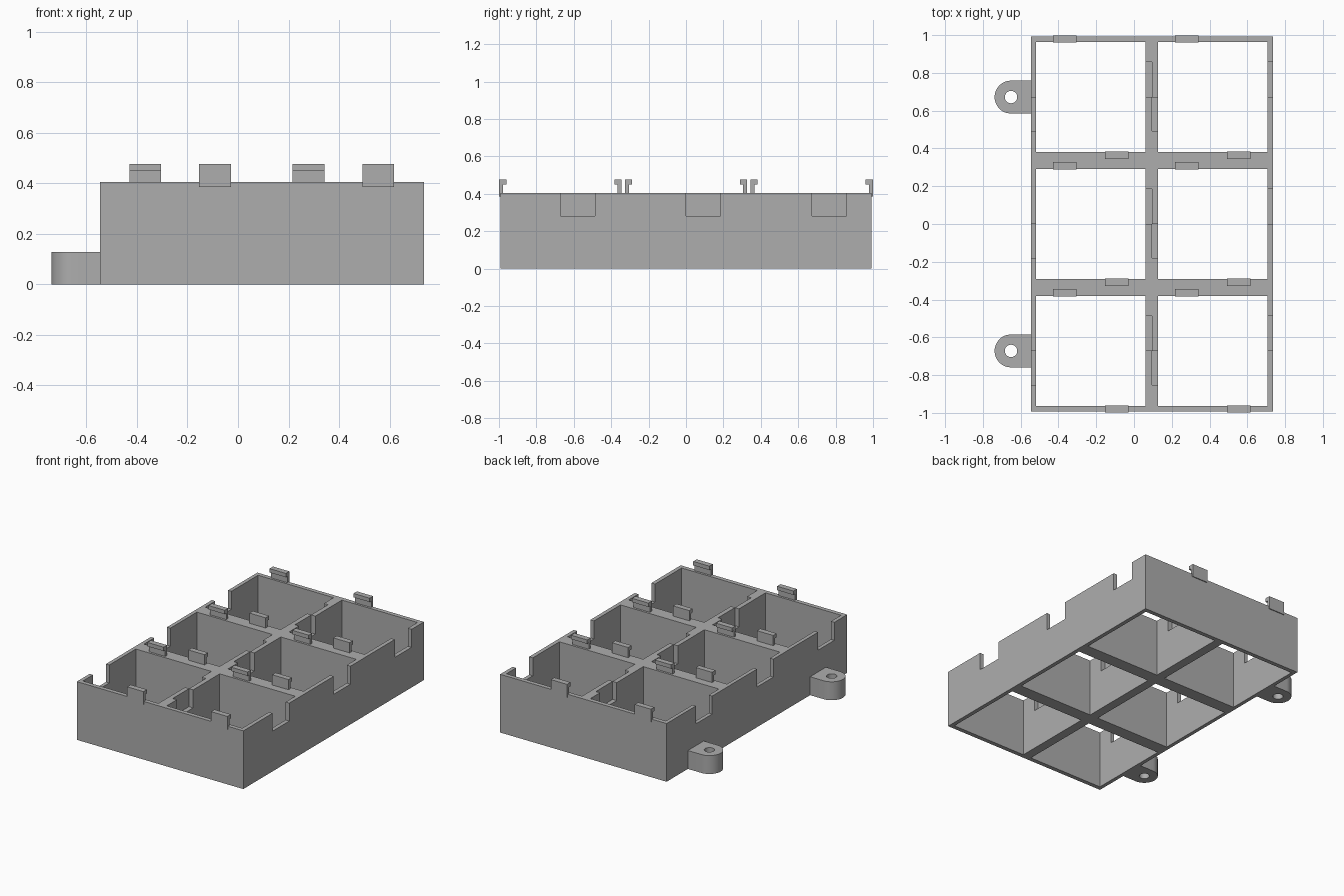
import bpy, bmesh, math
from mathutils import Vector

cube = bpy.data.objects.get("Cube")
if cube:
    bpy.data.objects.remove(cube, do_unlink=True)

# One plain grey plastic
grey = bpy.data.materials.new("grey plastic")
grey.use_nodes = True
colour = (0.42, 0.42, 0.42, 1)
grey.diffuse_color = colour
grey.node_tree.nodes["Principled BSDF"].inputs["Base Color"].default_value = colour

COLS = (-0.229, 0.417)          # cell centres in x
ROWS = (-0.672, 0.0, 0.672)     # cell centres in y
SPLIT = 0.094                   # line between the two columns
LEFT, RIGHT = -0.546, 0.736
HALF_LEN, TOP = 0.993, 0.405
OPEN = 0.291                    # half size of each opening


def finish(bm, name):
    bmesh.ops.recalc_face_normals(bm, faces=bm.faces)
    mesh = bpy.data.meshes.new(name)
    bm.to_mesh(mesh)
    bm.free()
    mesh.materials.append(grey)
    ob = bpy.data.objects.new(name, mesh)
    bpy.context.collection.objects.link(ob)
    return ob


def add_box(bm, x0, x1, y0, y1, z0, z1):
    verts = bmesh.ops.create_cube(bm, size=1)["verts"]
    for v in verts:
        v.co = Vector(((x0 + x1) / 2 + v.co.x * (x1 - x0),
                       (y0 + y1) / 2 + v.co.y * (y1 - y0),
                       (z0 + z1) / 2 + v.co.z * (z1 - z0)))


def prism(points, offset, name):
    bm = bmesh.new()
    face = bm.faces.new([bm.verts.new(p) for p in points])
    out = bmesh.ops.extrude_face_region(bm, geom=[face])["geom"]
    verts = [g for g in out if isinstance(g, bmesh.types.BMVert)]
    bmesh.ops.translate(bm, verts=verts, vec=offset)
    return finish(bm, name)


def cut(ob, cutter):
    cutter.hide_render = True
    mod = ob.modifiers.new("cut", 'BOOLEAN')
    mod.operation = 'DIFFERENCE'
    mod.solver = 'EXACT'
    mod.object = cutter
    graph = bpy.context.evaluated_depsgraph_get()
    mesh = bpy.data.meshes.new_from_object(ob.evaluated_get(graph))
    ob.modifiers.clear()
    ob.data = mesh
    bpy.data.objects.remove(cutter, do_unlink=True)


# Tray frame with six open cells
bm = bmesh.new()
add_box(bm, LEFT, RIGHT, -HALF_LEN, HALF_LEN, 0, TOP)
frame = finish(bm, "tray_frame")

bm = bmesh.new()
for cx in COLS:
    for cy in ROWS:
        add_box(bm, cx - OPEN, cx + OPEN, cy - OPEN, cy + OPEN, -0.1, 0.6)
cut(frame, finish(bm, "cell_cutter"))

# Staggered notches in the side walls of every cell
bm = bmesh.new()
for i, cx in enumerate(COLS):
    low_x = LEFT - 0.1 if i == 0 else SPLIT
    high_x = SPLIT if i == 0 else RIGHT + 0.1
    for cy in ROWS:
        add_box(bm, low_x, cx - 0.25, cy - 0.18, cy - 0.001, 0.28, 0.6)
        add_box(bm, cx + 0.25, high_x, cy + 0.001, cy + 0.185, 0.28, 0.6)
cut(frame, finish(bm, "notch_cutter"))

# Hooked clips, one on the front and one on the back wall of each cell
CLIP = ((0.306, 0.385), (0.327, 0.385), (0.327, 0.476),
        (0.289, 0.476), (0.289, 0.449), (0.306, 0.449))
for cx in COLS:
    for cy in ROWS:
        for side, label in ((-1, "front_clip"), (1, "back_clip")):
            x = cx - side * 0.138 - 0.0625
            prism([(x, cy + side * y, z) for y, z in CLIP], (0.125, 0, 0), label)

# Rounded mounting tabs with screw holes
HOLE_X, RADIUS = -0.651, 0.087
for cy in (ROWS[0], ROWS[2]):
    arc = [math.pi * (0.5 + k / 24) for k in range(25)]
    outline = [(HOLE_X + RADIUS * math.cos(a), cy + RADIUS * math.sin(a), 0) for a in arc]
    outline += [(LEFT, cy - RADIUS, 0), (LEFT, cy + RADIUS, 0)]
    tab = prism(outline, (0, 0, 0.128), "mounting_tab")
    ring = [math.tau * k / 32 for k in range(32)]
    hole = prism([(HOLE_X + 0.033 * math.cos(a), cy + 0.033 * math.sin(a), -0.1)
                  for a in ring], (0, 0, 0.4), "hole_cutter")
    cut(tab, hole)
    bpy.ops.object.select_all(action='DESELECT')
    tab.select_set(True)
    bpy.context.view_layer.objects.active = tab
    bpy.ops.object.shade_smooth_by_angle(angle=math.radians(30))
